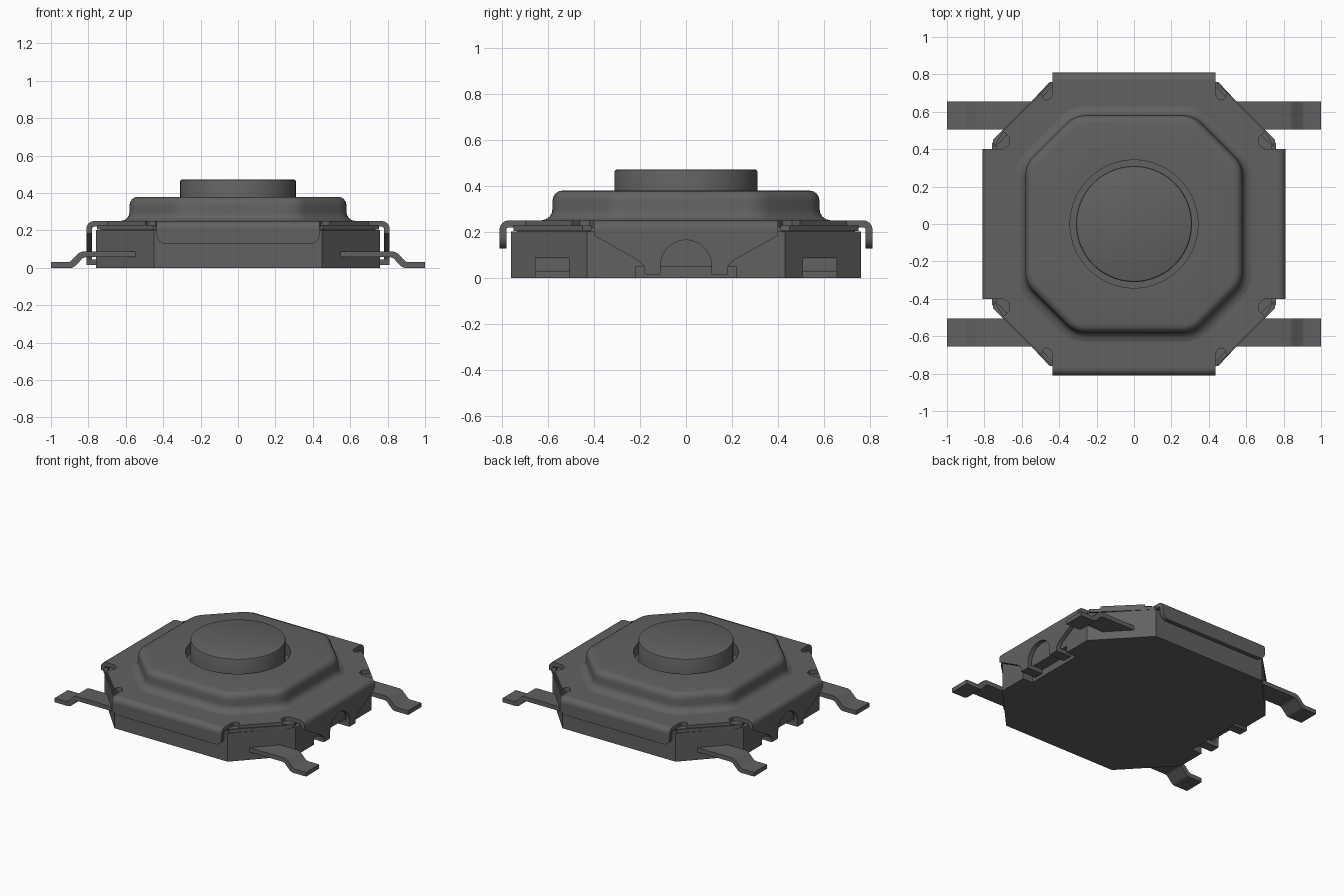
import bpy
import bmesh
import math
from mathutils import Vector

cube = bpy.data.objects.get("Cube")
if cube:
    bpy.data.objects.remove(cube, do_unlink=True)

grey = bpy.data.materials.new("dark grey")
COLOR = (0.12, 0.12, 0.12, 1)
grey.diffuse_color = COLOR
grey.use_nodes = True
grey.node_tree.nodes["Principled BSDF"].inputs["Base Color"].default_value = COLOR


def finish(name, bm, angle=35):
    bmesh.ops.recalc_face_normals(bm, faces=bm.faces)
    me = bpy.data.meshes.new(name)
    bm.to_mesh(me)
    bm.free()
    me.materials.append(grey)
    ob = bpy.data.objects.new(name, me)
    bpy.context.collection.objects.link(ob)
    bpy.ops.object.select_all(action='DESELECT')
    ob.select_set(True)
    bpy.context.view_layer.objects.active = ob
    bpy.ops.object.shade_smooth_by_angle(angle=math.radians(angle))
    return ob


def prism(name, outline, a, b, axis, turn=0):
    """Extrude a 2D outline from a to b along an axis, then turn about z."""
    place = {'x': lambda u, v: Vector((a, u, v)),
             'y': lambda u, v: Vector((u, a, v)),
             'z': lambda u, v: Vector((u, v, a))}[axis]
    step = {'x': Vector((b - a, 0, 0)), 'y': Vector((0, b - a, 0)),
            'z': Vector((0, 0, b - a))}[axis]
    bm = bmesh.new()
    face = bm.faces.new([bm.verts.new(place(u, v)) for u, v in outline])
    ext = bmesh.ops.extrude_face_region(bm, geom=[face])['geom']
    bmesh.ops.translate(bm, vec=step,
                        verts=[g for g in ext if isinstance(g, bmesh.types.BMVert)])
    c, s = round(math.cos(turn)), round(math.sin(turn))
    for v in bm.verts:
        x, y, z = v.co
        v.co = (c * x - s * y, s * x + c * y, z)
    return finish(name, bm)


def arc(cx, cy, r, start, end, n):
    return [(cx + r * math.cos(math.radians(start + (end - start) * i / n)),
             cy + r * math.sin(math.radians(start + (end - start) * i / n)))
            for i in range(n + 1)]


def four_way(quadrant):
    """Mirror a quadrant outline (running from +y side to +x side) to all four."""
    q = quadrant
    return (q + [(x, -y) for x, y in reversed(q)]
            + [(-x, -y) for x, y in q] + [(-x, y) for x, y in reversed(q)])


def loft(name, loops, cap_start=False, cap_end=True):
    bm = bmesh.new()
    rings = [[bm.verts.new(p) for p in loop] for loop in loops]
    for lo, hi in zip(rings, rings[1:]):
        for i in range(len(lo)):
            j = (i + 1) % len(lo)
            bm.faces.new((lo[i], lo[j], hi[j], hi[i]))
    if cap_start:
        bm.faces.new(rings[0])
    if cap_end:
        bm.faces.new(rings[-1])
    return finish(name, bm)


# Moulded octagonal base: notched foot, main block and upper step
prism("base_foot", four_way([(0.45, 0.76), (0.76, 0.43), (0.76, 0.22), (0.68, 0.22)]),
      0, 0.05, 'z')
prism("base_block", four_way([(0.45, 0.76), (0.76, 0.43)]), 0.05, 0.203, 'z')
prism("base_step", four_way([(0.44, 0.735), (0.735, 0.42)]), 0.203, 0.222, 'z')

# Metal cover plate with rounded relief notches beside every tab
plate = ([(0.435, 0.77), (0.435, 0.69)] + arc(0.465, 0.69, 0.026, 180, 360, 8)
         + [(0.495, 0.70), (0.70, 0.495), (0.665, 0.46), (0.67, 0.42),
            (0.70, 0.40), (0.77, 0.40)])
prism("cover_plate", four_way(plate), 0.22, 0.25, 'z')

# Narrow lips along the cover's diagonal edges
for sx in (1, -1):
    for sy in (1, -1):
        lip = [(0.44, 0.75), (0.495, 0.70), (0.70, 0.495), (0.745, 0.41),
               (0.755, 0.45), (0.455, 0.75)]
        prism("corner_lip", [(sx * x, sy * y) for x, y in lip], 0.205, 0.228, 'z')

# Bent tabs: short ones front and back, tapered ones with an arch on the sides
bend = ([(0.74, 0.25)] + arc(0.77, 0.21, 0.04, 90, 0, 6)
        + arc(0.77, 0.21, 0.01, 0, 90, 3) + [(0.74, 0.22)])
short = ([(0.435, 0.21)] + arc(0.385, 0.178, 0.05, 0, -90, 6)
         + arc(-0.385, 0.178, 0.05, -90, -180, 6) + [(-0.435, 0.21)])
half = [(0.40, 0.21), (0.40, 0.185), (0.21, 0.078), (0.185, 0.055),
        (0.18, 0.04), (0.18, 0.015), (0.11, 0.015)]
tapered = (half + arc(0, 0.055, 0.11, 0, 180, 18)
           + [(-y, z) for y, z in reversed(half)])
for k, side in enumerate(("left", "back", "right", "front")):
    turn = k * math.pi / 2
    width, wall = (0.435, short) if k % 2 else (0.40, tapered)
    prism(side + "_tab_bend", bend, -width, width, 'y', turn)
    prism(side + "_tab_wall", wall, 0.78, 0.81, 'x', turn)
    if k % 2 == 0:
        # Clip feet curling under the base
        foot = [(0.69, 0.015), (0.80, 0.015), (0.81, 0.025), (0.81, 0.045), (0.69, 0.045)]
        for y in (0.11, -0.18):
            prism(side + "_clip_foot", foot, y, y + 0.07, 'y', turn)

# Raised octagonal dome with rounded corners, filleted edges and a button well
H, S, R, N = 0.58, 0.635, 0.14, 6


def octagon_loop(offset, z):
    pts = []
    for k in range(8):
        d0, d1 = (H, S) if k % 2 == 0 else (S, H)
        a = k * math.pi / 4
        n, t = Vector((math.cos(a), math.sin(a))), Vector((-math.sin(a), math.cos(a)))
        c45 = math.cos(math.pi / 4)
        centre = n * (d0 - R) + t * (((d1 - R) - (d0 - R) * c45) / c45)
        for j in range(N):
            b = a + math.pi / 4 * j / (N - 1)
            p = centre + (R + offset) * Vector((math.cos(b), math.sin(b)))
            pts.append((p.x, p.y, z))
    return pts


def circle_loop(r, z, n=8 * N):
    return [(r * math.cos((i + 0.5) * math.tau / n),
             r * math.sin((i + 0.5) * math.tau / n), z) for i in range(n)]


profile = [(0.05, 0.25), (0.028, 0.255), (0.012, 0.267), (0.003, 0.283), (0, 0.30),
           (0, 0.335), (-0.004, 0.353), (-0.014, 0.368), (-0.028, 0.377), (-0.045, 0.38)]
loft("dome", [octagon_loop(d, z) for d, z in profile]
     + [circle_loop(0.342, 0.38), circle_loop(0.342, 0.30)])

# Round push button
loft("button", [circle_loop(r, z, 64) for r, z in
                ((0.31, 0.29), (0.31, 0.462), (0.307, 0.469), (0.30, 0.472))],
     cap_start=True)

# Four stepped solder leads
lead = [(0.50, 0.088), (0.83, 0.088), (0.85, 0.08), (0.895, 0.035), (0.91, 0.03),
        (1.0, 0.03), (1.0, 0), (0.89, 0), (0.872, 0.008), (0.83, 0.052),
        (0.815, 0.057), (0.50, 0.057)]
for sx, side in ((1, "left"), (-1, "right")):
    for y, end in ((0.505, "back"), (-0.655, "front")):
        prism(f"{end}_{side}_lead", [(sx * x, z) for x, z in lead], y, y + 0.15, 'y')
